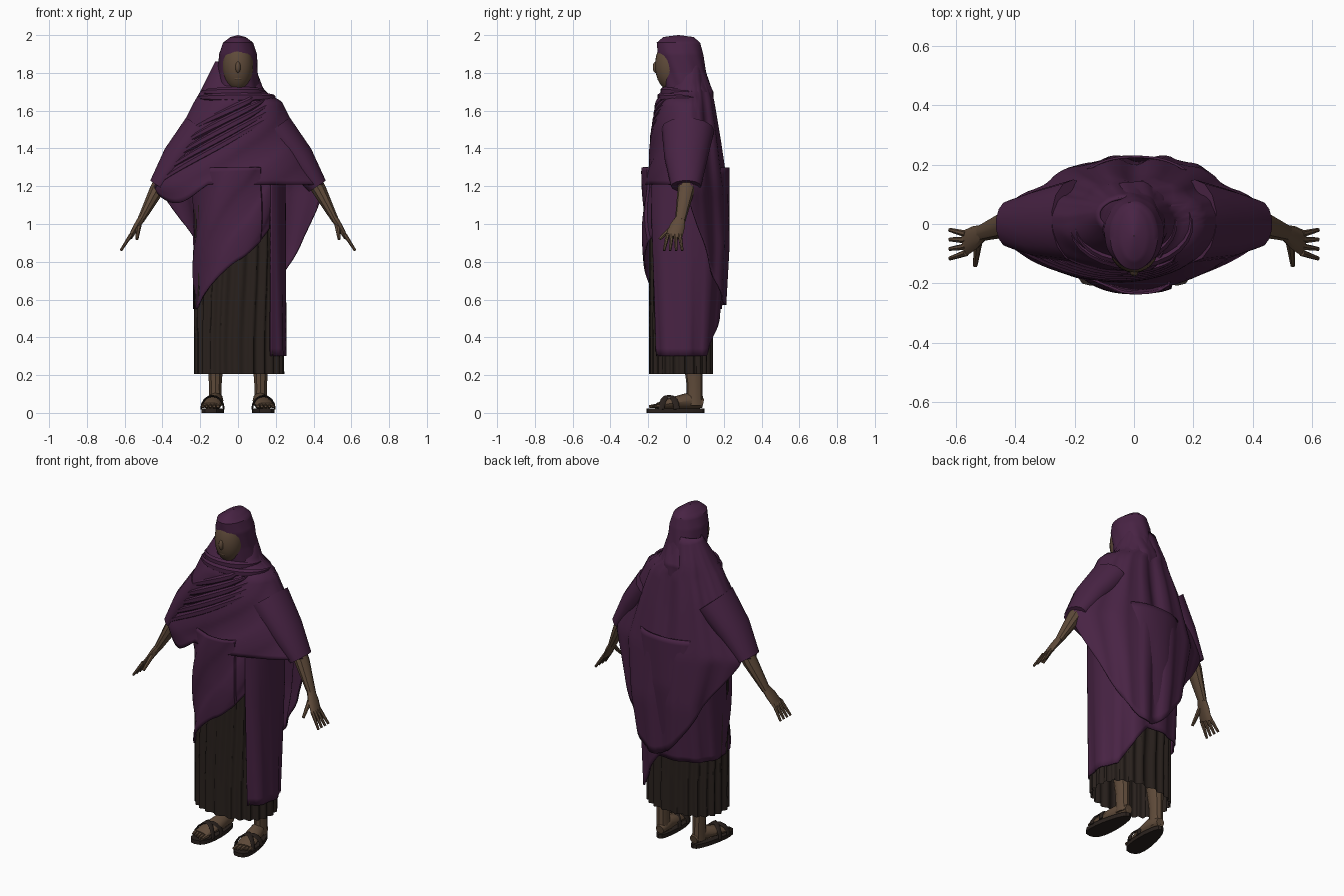
import bpy, bmesh, math
from mathutils import Vector

default_cube = bpy.data.objects.get("Cube")
if default_cube:
    bpy.data.objects.remove(default_cube, do_unlink=True)


def material(name, red, green, blue):
    mat = bpy.data.materials.new(name)
    mat.use_nodes = True
    mat.diffuse_color = (red, green, blue, 1)
    mat.node_tree.nodes["Principled BSDF"].inputs["Base Color"].default_value = mat.diffuse_color
    return mat


PLUM = material("plum cloth", 0.065, 0.017, 0.058)
BROWN = material("dark brown skirt and leather", 0.022, 0.015, 0.012)
SKIN = material("brown skin", 0.115, 0.07, 0.042)


def finish(name, bm, mat):
    """Turn a bmesh into a smooth shaded object with sharp creases."""
    mesh = bpy.data.meshes.new(name)
    bm.to_mesh(mesh)
    bm.free()
    mesh.materials.append(mat)
    obj = bpy.data.objects.new(name, mesh)
    bpy.context.collection.objects.link(obj)
    bpy.ops.object.select_all(action="DESELECT")
    obj.select_set(True)
    bpy.context.view_layer.objects.active = obj
    bpy.ops.object.shade_smooth_by_angle(angle=math.radians(35))
    return obj


def skin_rows(name, rows, mat, closed=True, caps=False):
    """Join neighbouring rows of points with quads."""
    bm = bmesh.new()
    verts = [[bm.verts.new(point) for point in row] for row in rows]
    count = len(rows[0])
    for upper, lower in zip(verts, verts[1:]):
        for j in range(count if closed else count - 1):
            k = (j + 1) % count
            bm.faces.new((upper[j], lower[j], lower[k], upper[k]))
    if caps:
        bm.faces.new(verts[0])
        bm.faces.new(verts[-1])
        bmesh.ops.recalc_face_normals(bm, faces=bm.faces)
    return finish(name, bm, mat)


def interpolate(table, key):
    """Blend table rows whose first value is a rising key."""
    for low, high in zip(table, table[1:]):
        if key <= high[0]:
            blend = max(0, (key - low[0]) / (high[0] - low[0]))
            return [a + (b - a) * blend for a, b in zip(low[1:], high[1:])]
    return table[-1][1:]


def surface_point(profile, degrees, z, offset=0):
    """Point on a profile that gives centre, radii and squareness by height."""
    cx, cy, rx, ry, power = profile(z)
    c, s = math.cos(math.radians(degrees)), math.sin(math.radians(degrees))
    return Vector((cx + math.copysign(abs(c) ** power, c) * (rx + offset),
                   cy + math.copysign(abs(s) ** power, s) * (ry + offset), z))


def drape(name, profile, top, hem, fold, mat, start=0, end=360, columns=144, rows=24):
    """Hang cloth from a height to a hem that varies around the body."""
    closed = end - start == 360
    points = []
    for i in range(rows + 1):
        drop = i / rows
        row = []
        for j in range(columns if closed else columns + 1):
            degrees = start + (end - start) * j / columns
            z = top + (hem(degrees) - top) * drop
            row.append(surface_point(profile, degrees, z, fold(degrees, z, drop)))
        points.append(row)
    return skin_rows(name, points, mat, closed)


def thicken(cloth):
    modifier = cloth.modifiers.new("cloth thickness", "SOLIDIFY")
    modifier.thickness = 0.008
    modifier.offset = -1


def tube(name, stations, mat, across=(0, 1, 0), sides=10):
    """Loft ellipses through stations of x, y, z, width and thickness."""
    centres = [Vector(station[:3]) for station in stations]
    rows = []
    for i, (centre, station) in enumerate(zip(centres, stations)):
        along = (centres[min(i + 1, len(centres) - 1)] - centres[max(i - 1, 0)]).normalized()
        wide = (Vector(across) - along * along.dot(Vector(across))).normalized()
        thin = along.cross(wide)
        angles = [math.tau * k / sides for k in range(sides)]
        rows.append([centre + wide * math.cos(a) * station[3] + thin * math.sin(a) * station[4]
                     for a in angles])
    return skin_rows(name, rows, mat, caps=True)


def ellipsoid(name, centre, radii, mat):
    bm = bmesh.new()
    bmesh.ops.create_uvsphere(bm, u_segments=24, v_segments=16, radius=1)
    bmesh.ops.scale(bm, vec=radii, verts=bm.verts)
    bmesh.ops.translate(bm, vec=centre, verts=bm.verts)
    finish(name, bm, mat)


def crease(angle):
    """A sine wave with steeper flanks, for cloth folds."""
    return math.copysign(abs(math.sin(angle)) ** 0.6, math.sin(angle))


# Pleated skirt
def skirt_profile(z):
    return 0.005, -0.025, 0.24, 0.17, 0.85


def skirt_fold(degrees, z, drop):
    return 0.008 * (crease(math.radians(degrees) * 23 + math.sin(z * 5)) - 1)


drape("pleated_skirt", skirt_profile, 1.1, lambda degrees: 0.205, skirt_fold, BROWN, columns=184)


# Lower wrap with a long side panel and a diagonal front edge
def wrap_profile(z):
    rise = min(1, z)
    return 0.007, 0.025 * (rise - 1), 0.245, 0.16 + 0.07 * rise, 0.85


def wrap_hem(degrees):
    if degrees < 90:
        return min(0.55, 0.3 + max(0, degrees - 40) * 0.006)
    return 0.55 + max(0, degrees - 205) * 0.004


def wrap_fold(degrees, z, drop):
    angle = math.radians(degrees)
    if degrees < 190:
        return 0.005 * crease(angle * 11 + z * 2) * drop
    tuck = 0.012 if degrees > 295 else 0
    return 0.007 * crease(angle * 6 - z * 16) - tuck


thicken(drape("lower_wrap", wrap_profile, 1.3, wrap_hem, wrap_fold, PLUM, start=-50, end=312))


# Shawl over both arms, falling to a long point at the back
SHAWL_SHAPE = [(0.55, 0.02, 0.27, 0.21), (0.9, 0.02, 0.35, 0.23), (1.2, 0, 0.46, 0.22),
               (1.65, 0, 0.23, 0.15), (1.7, -0.03, 0.17, 0.13), (1.86, -0.02, 0.1, 0.06)]


def shawl_profile(z):
    cx, rx, ry = interpolate(SHAWL_SHAPE, z)
    point_at_sleeve = max(0, 1 - abs(z - 1.2) * 3)
    return cx, 0.15 * max(0, z - 1.65), rx, ry, 1 + 0.2 * point_at_sleeve


def shawl_hem(degrees):
    if degrees < 160:
        return 1.2 - 0.63 * math.sin(math.pi * degrees / 160)
    dip = max(0, math.cos(math.radians(degrees - 215) * 3)) if degrees < 270 else 0
    return 1.21 - 0.1 * dip


def shawl_fold(degrees, z, drop):
    angle = math.radians(degrees)
    strength = abs(math.sin(angle)) * min(1, drop * 3)
    if degrees < 180:
        return strength * (0.008 * crease(angle * 15) + 0.012 * math.sin(angle * 7))
    return strength * 0.007 * crease(angle * 5 - z * 24)


thicken(drape("shawl", shawl_profile, 1.86, shawl_hem, shawl_fold, PLUM, rows=30))


def band(name, start, sweep, top, fall, width):
    """A tapered roll of cloth lying on the shawl."""
    stations = []
    steps = 14
    for i in range(steps + 1):
        f = i / steps
        swell = 0.003 + width * math.sin(math.pi * f) ** 0.7
        centre = surface_point(shawl_profile, start - sweep * f, top - fall * f ** 1.25)
        stations.append((*centre, swell, swell * 0.6))
    tube(name, stations, PLUM, across=(0, 0, 1), sides=6)


# Gathered folds across the chest and a roll around the neck
for k in range(5):
    band(f"chest_fold_{k + 1}", 312, 100 + 6 * k, 1.69 - 0.03 * k, 0.2 + 0.05 * k, 0.018)
for k in range(2):
    band(f"neck_roll_{k + 1}", 375, 185, 1.7 - 0.03 * k, 0, 0.022)

# Hood
HOOD_SHAPE = [(1.62, 0.01, 0.16, 0.13), (1.7, 0.015, 0.12, 0.13), (1.8, -0.01, 0.106, 0.116),
              (1.9, -0.03, 0.1, 0.12), (1.96, -0.04, 0.08, 0.115), (1.99, -0.04, 0.04, 0.08),
              (2, -0.04, 0.001, 0.002)]


def hood_profile(z):
    cy, rx, ry = interpolate(HOOD_SHAPE, z)
    return 0, cy, rx, ry, 1


def hood_fold(degrees, z, drop):
    return 0.004 * math.sin(math.radians(degrees) * 9 + z * 20) * drop


drape("hood", hood_profile, 2, lambda degrees: 1.62, hood_fold, PLUM, columns=48, rows=38)

# Face
ellipsoid("face", (0, -0.08, 1.84), (0.082, 0.084, 0.135), SKIN)
ellipsoid("nose", (0, -0.16, 1.83), (0.014, 0.016, 0.03), SKIN)
ellipsoid("lips", (0, -0.142, 1.77), (0.026, 0.01, 0.01), SKIN)

for sign, side in ((1, "left"), (-1, "right")):
    def limb(name, stations, mat=SKIN, **options):
        tube(f"{side}_{name}", [(sign * x, *rest) for x, *rest in stations], mat, **options)

    # Sleeve, forearm and hand
    limb("sleeve", [(0.2, 0.01, 1.5, 0.14, 0.1), (0.32, 0, 1.35, 0.115, 0.085),
                    (0.42, 0, 1.2, 0.08, 0.055)], PLUM, sides=14)
    limb("forearm", [(0.36, 0.01, 1.3, 0.045, 0.045), (0.43, 0, 1.18, 0.045, 0.04),
                     (0.515, -0.03, 1.02, 0.028, 0.02)])
    limb("palm", [(0.51, -0.03, 1.03, 0.027, 0.02), (0.535, -0.045, 0.99, 0.04, 0.018),
                  (0.57, -0.065, 0.93, 0.044, 0.012)])
    for k in range(4):
        limb(f"finger_{k + 1}", [(0.565, -0.034 - 0.021 * k, 0.945, 0.012, 0.011),
                                 (0.62, -0.02 - 0.032 * k, 0.86, 0.007, 0.007)], sides=7)
    limb("thumb", [(0.525, -0.055, 1, 0.016, 0.014), (0.535, -0.14, 0.92, 0.008, 0.008)],
         across=(1, 0, 0), sides=7)

    # Leg, foot and toes
    limb("leg", [(0.12, 0.045, 0.04, 0.045, 0.036), (0.12, 0.045, 0.15, 0.042, 0.035),
                 (0.12, 0.03, 0.4, 0.06, 0.055)])
    limb("foot", [(0.113, 0.09, 0.05, 0.025, 0.025), (0.117, 0.02, 0.065, 0.045, 0.04),
                  (0.135, -0.09, 0.05, 0.028, 0.05), (0.145, -0.15, 0.038, 0.016, 0.05)],
         across=(0, 0, 1), sides=12)
    for k in range(5):
        x, radius, tip = 0.106 + 0.02 * k, 0.015 - 0.001 * k, 0.007 * k - 0.195
        limb(f"toe_{k + 1}", [(x, -0.14, 0.036, radius, radius),
                              (x, tip, 0.034, radius / 2, radius / 2)], across=(0, 0, 1), sides=7)

    # Sandal sole, wider towards the toes
    bm = bmesh.new()
    outline = []
    for k in range(20):
        angle = math.tau * k / 20
        forward = -math.sin(angle)
        half_width = math.copysign(abs(math.cos(angle)) ** 0.7, math.cos(angle)) * (0.055 + 0.015 * forward)
        outline.append(bm.verts.new((sign * (0.13 + 0.015 * forward + half_width), -0.055 - 0.153 * forward, 0)))
    bottom = bm.faces.new(outline)
    raised = bmesh.ops.extrude_face_region(bm, geom=[bottom])["geom"]
    raised_verts = [item for item in raised if isinstance(item, bmesh.types.BMVert)]
    bmesh.ops.translate(bm, vec=(0, 0, 0.024), verts=raised_verts)
    bmesh.ops.recalc_face_normals(bm, faces=bm.faces)
    finish(f"{side}_sandal_sole", bm, BROWN)

    # Crossed sandal straps
    for lean, label in ((0.04, "outer"), (-0.04, "inner")):
        arch = [math.pi * k / 8 for k in range(9)]
        limb(f"{label}_strap", [(0.135 + 0.06 * math.cos(a), -0.09 + lean * math.cos(a),
                                 0.02 + 0.07 * math.sin(a), 0.016, 0.005) for a in arch], BROWN)
